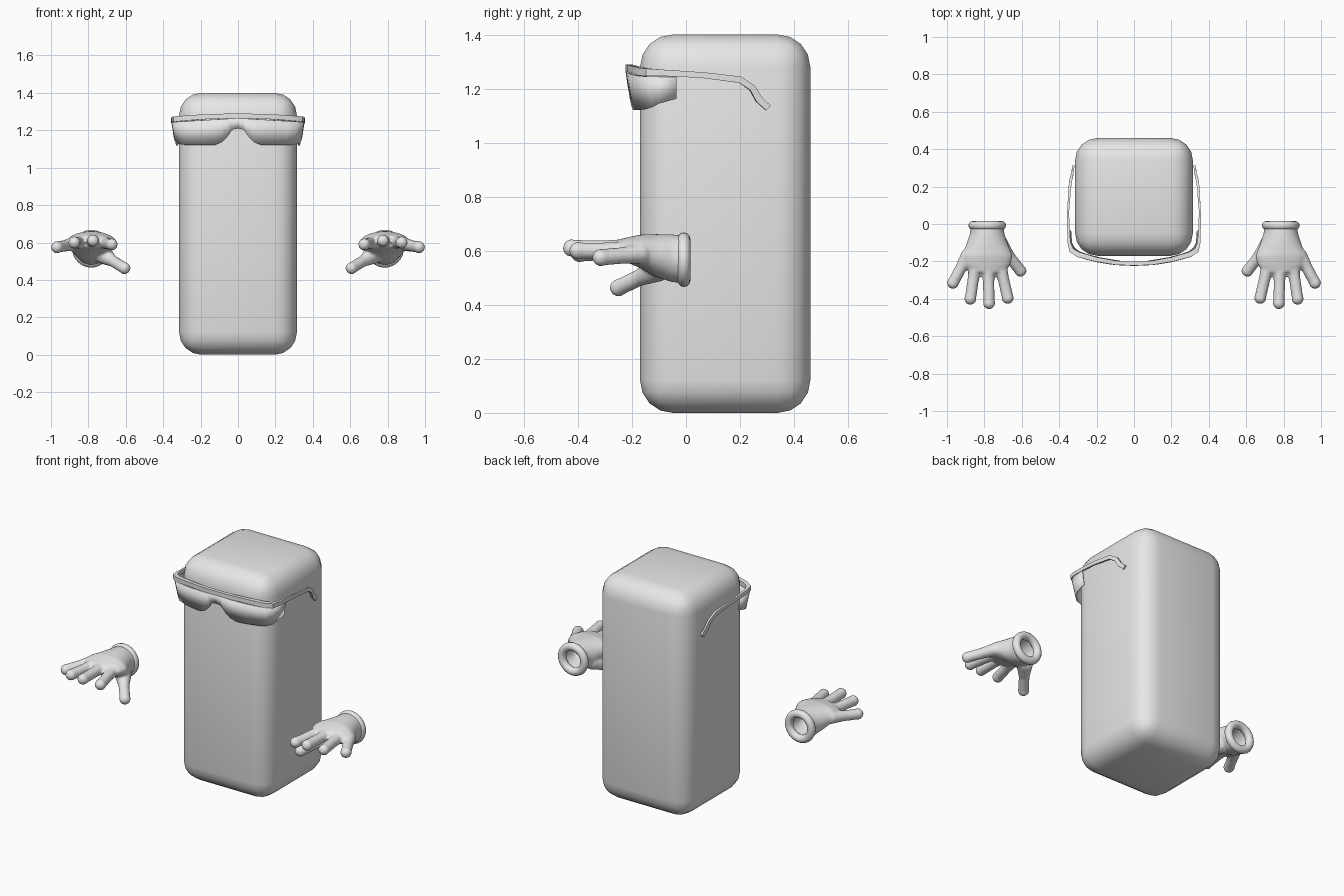
import bpy, bmesh, math
from mathutils import Vector, Matrix

if "Cube" in bpy.data.objects:
    bpy.data.objects.remove(bpy.data.objects["Cube"], do_unlink=True)

grey = bpy.data.materials.new("plain grey")
grey.use_nodes = True
grey.diffuse_color = (0.8, 0.8, 0.8, 1)
grey.node_tree.nodes["Principled BSDF"].inputs["Base Color"].default_value = (0.8, 0.8, 0.8, 1)


def finish(name, bm, angle=40):
    """Turn a bmesh into a smooth shaded object."""
    bmesh.ops.recalc_face_normals(bm, faces=bm.faces)
    mesh = bpy.data.meshes.new(name)
    bm.to_mesh(mesh)
    bm.free()
    mesh.materials.append(grey)
    obj = bpy.data.objects.new(name, mesh)
    bpy.context.collection.objects.link(obj)
    bpy.ops.object.select_all(action='DESELECT')
    obj.select_set(True)
    bpy.context.view_layer.objects.active = obj
    bpy.ops.object.shade_smooth_by_angle(angle=math.radians(angle))
    return obj


def sweep(bm, path, sizes, n=16, axis=None):
    """Loft elliptical (or, with n=4, rectangular) sections along a path."""
    path = [Vector(p) for p in path]
    k = math.sqrt(2) if n == 4 else 1
    rings = []
    for i, (p, (w, h)) in enumerate(zip(path, sizes)):
        t = axis or (path[min(i + 1, len(path) - 1)] - path[max(i - 1, 0)]).normalized()
        side = t.cross(Vector((0, 0, 1))).normalized()
        up = side.cross(t)
        angles = [math.tau * (j + 0.5) / n for j in range(n)]
        rings.append([bm.verts.new(p + side * math.cos(a) * w * k + up * math.sin(a) * h * k)
                      for a in angles])
    for a, b in zip(rings, rings[1:]):
        for j in range(n):
            bm.faces.new((a[j], a[(j + 1) % n], b[(j + 1) % n], b[j]))
    bm.faces.new(rings[0])
    bm.faces.new(rings[-1])


def mirrored(points):
    """Extend a half list that starts on the centre line to both sides."""
    return [(-p[0], *p[1:]) for p in reversed(points[1:])] + points


# Rounded block body
bm = bmesh.new()
bmesh.ops.create_cube(bm, size=1, matrix=Matrix.Translation((0, 0.145, 0.7))
                      @ Matrix.Diagonal((0.63, 0.63, 1.4, 1)))
bmesh.ops.bevel(bm, geom=bm.edges[:], offset=0.12, segments=4, profile=0.5, affect='EDGES')
finish("body", bm)

# Glasses frame: brow bar and arms in a single sweep (x, y, z, half width, half height)
frame = mirrored([
    (0, -.212, 1.277, .011, .013), (.1, -.207, 1.275, .011, .013),
    (.2, -.19, 1.271, .012, .013), (.3, -.163, 1.263, .014, .014),
    (.335, -.14, 1.26, .013, .014), (.347, -.1, 1.259, .008, .012),
    (.351, -.02, 1.255, .006, .011), (.352, .07, 1.249, .005, .011),
    (.343, .2, 1.233, .007, .012), (.336, .245, 1.203, .007, .012),
    (.329, .27, 1.16, .006, .013), (.325, .305, 1.128, .006, .012)])
bm = bmesh.new()
sweep(bm, [p[:3] for p in frame], [p[3:] for p in frame], n=4)
finish("glasses_frame", bm)

# Wraparound lens with a nose notch (x, y, lower edge z)
lens = mirrored([
    (0, -.22, 1.21), (.03, -.219, 1.205), (.06, -.218, 1.165), (.09, -.216, 1.138),
    (.13, -.212, 1.122), (.2, -.2, 1.122), (.27, -.182, 1.122), (.315, -.165, 1.124),
    (.34, -.14, 1.132), (.35, -.1, 1.145), (.352, -.035, 1.163)])
bm = bmesh.new()
rows = []
for x, y, low in lens:
    top = 1.265 - 0.06 * abs(x)
    f = (top - low) / 0.14
    lower = (x * (1 - 0.06 * f), y + (0.02 * f if y < -0.12 else 0), low)
    rows.append((bm.verts.new((x, y, top)), bm.verts.new(lower)))
for a, b in zip(rows, rows[1:]):
    bm.faces.new((a[0], b[0], b[1], a[1]))
obj = finish("glasses_lens", bm)
mod = obj.modifiers.new("thickness", 'SOLIDIFY')
mod.thickness = 0.008
mod.offset = 0

# Hollow palm sections (y, z, half width, half height), from the cup inside to the knuckles
palm = [(-.13, .57, .03, .03), (-.1, .57, .06, .05), (0, .567, .068, .068),
        (0, .567, .088, .088), (-.05, .572, .092, .089), (-.11, .582, .112, .08),
        (-.17, .598, .137, .062), (-.22, .603, .125, .046), (-.26, .605, .09, .034)]
# Fingers: base, tip, base radius
fingers = [((.1, -.16, .59), (.183, -.315, .575), .038),
           ((.06, -.2, .6), (.09, -.4, .6), .036),
           ((-.005, -.2, .607), (-.01, -.424, .61), .036),
           ((-.065, -.2, .6), (-.11, -.395, .59), .036),
           ((-.06, -.1, .535), (-.178, -.25, .463), .05)]

for s, label in ((1, "left"), (-1, "right")):
    def place(p):
        return Vector((s * (0.785 + p[0]), p[1], p[2]))

    # Gloved hand, fused into one soft skin
    bm = bmesh.new()
    sweep(bm, [place((0, y, z)) for y, z, w, h in palm],
          [(w, h) for y, z, w, h in palm], n=24, axis=Vector((0, -1, 0)))
    for base, tip, r in fingers:
        a, b = place(base), place(tip)
        sweep(bm, [a, a.lerp(b, 0.5), b], [(r, r), (.031, .031), (.031, .031)])
        bmesh.ops.create_uvsphere(bm, u_segments=16, v_segments=10, radius=.033,
                                  matrix=Matrix.Translation(b))
    hand = finish(label + "_hand", bm)
    mod = hand.modifiers.new("fuse", 'REMESH')
    mod.mode = 'VOXEL'
    mod.voxel_size = 0.008
    mod.use_smooth_shade = True
    mod = hand.modifiers.new("soften", 'SMOOTH')
    mod.factor = 0.5
    mod.iterations = 6

    # Rolled cuff
    bpy.ops.mesh.primitive_torus_add(
        major_radius=0.077, minor_radius=0.024, major_segments=32, minor_segments=12,
        location=place((0, -.008, .567)), rotation=(math.pi / 2, 0, 0))
    cuff = bpy.context.object
    cuff.name = label + "_cuff"
    cuff.data.materials.append(grey)
    bpy.ops.object.shade_smooth_by_angle(angle=math.radians(60))
